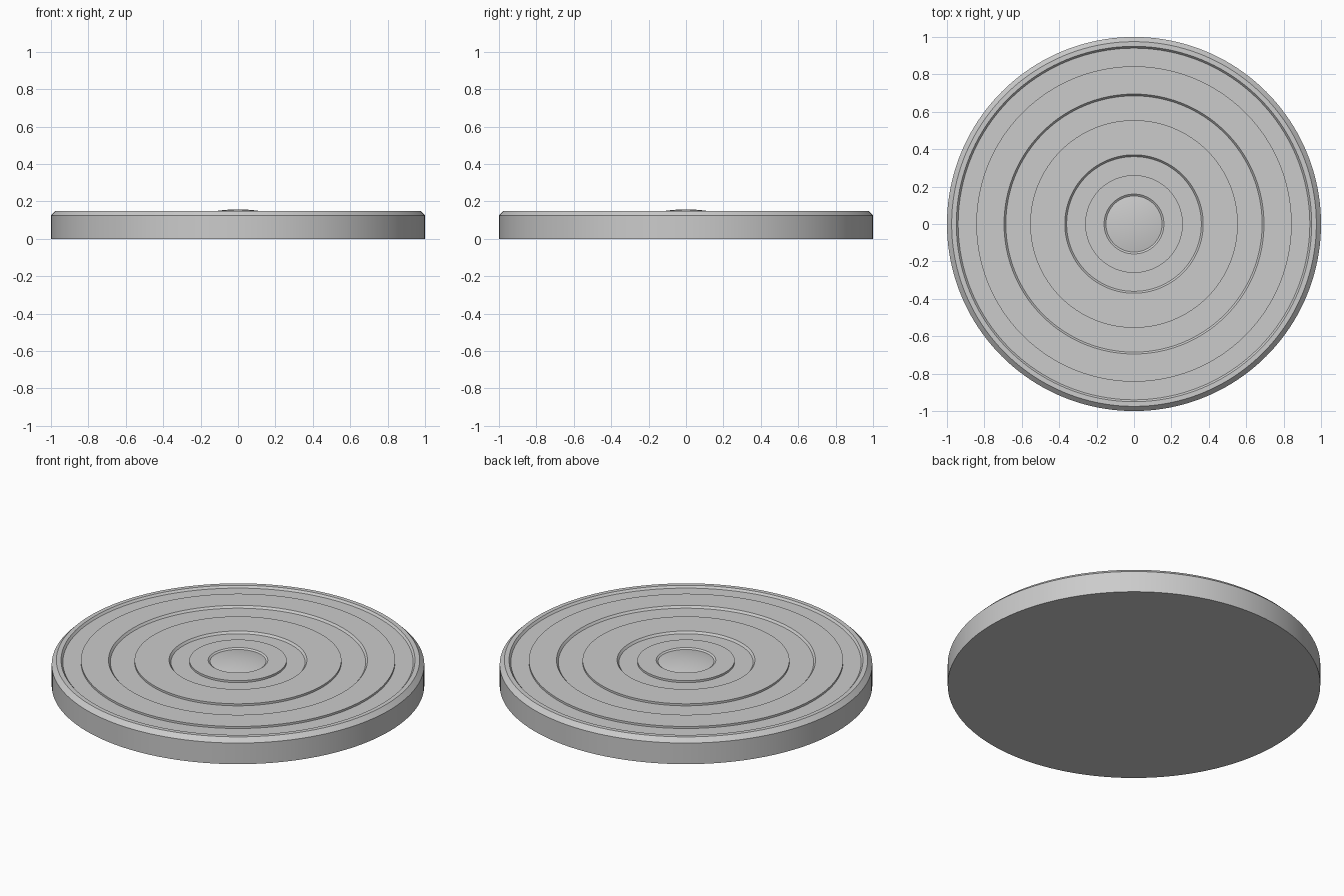
import bpy, bmesh, math

if "Cube" in bpy.data.objects:
    bpy.data.objects.remove(bpy.data.objects["Cube"])

SEGMENTS = 160
TOP, FLOOR = 0.15, 0.138


def lathe(name, profile):
    """Revolve a (radius, z) profile that starts and ends on the z axis."""
    bm = bmesh.new()
    verts = [bm.verts.new((r, 0, z)) for r, z in profile]
    edges = [bm.edges.new(pair) for pair in zip(verts, verts[1:])]
    bmesh.ops.spin(bm, geom=verts + edges, cent=(0, 0, 0), axis=(0, 0, 1),
                   angle=math.tau, steps=SEGMENTS, use_duplicate=False)
    bmesh.ops.remove_doubles(bm, verts=bm.verts, dist=0.0001)
    bmesh.ops.recalc_face_normals(bm, faces=bm.faces)
    mesh = bpy.data.meshes.new(name)
    bm.to_mesh(mesh)
    bm.free()
    obj = bpy.data.objects.new(name, mesh)
    bpy.context.collection.objects.link(obj)
    bpy.context.view_layer.objects.active = obj
    obj.select_set(True)
    bpy.ops.object.shade_smooth_by_angle(angle=math.radians(20))
    obj.select_set(False)
    return obj


# Flat underside, side wall and chamfered rim
profile = [(0, 0), (1, 0), (1, 0.125), (0.975, TOP)]

# Recessed rings: sloped outer wall, flat floor, upright inner wall
for outer, inner in ((0.95, 0.843), (0.695, 0.555), (0.37, 0.261)):
    profile += [(outer, TOP), (outer - 0.01, FLOOR), (inner, FLOOR), (inner, TOP)]

# Narrow groove around the shallow central dome
profile += [(0.16, TOP), (0.15, 0.143)]
profile += [(0.15 * math.cos(a), 0.143 + 0.015 * math.sin(a) ** 2)
            for a in (math.radians(15 * i) for i in range(1, 6))]
profile.append((0, 0.158))

lathe("base_disc", profile)
